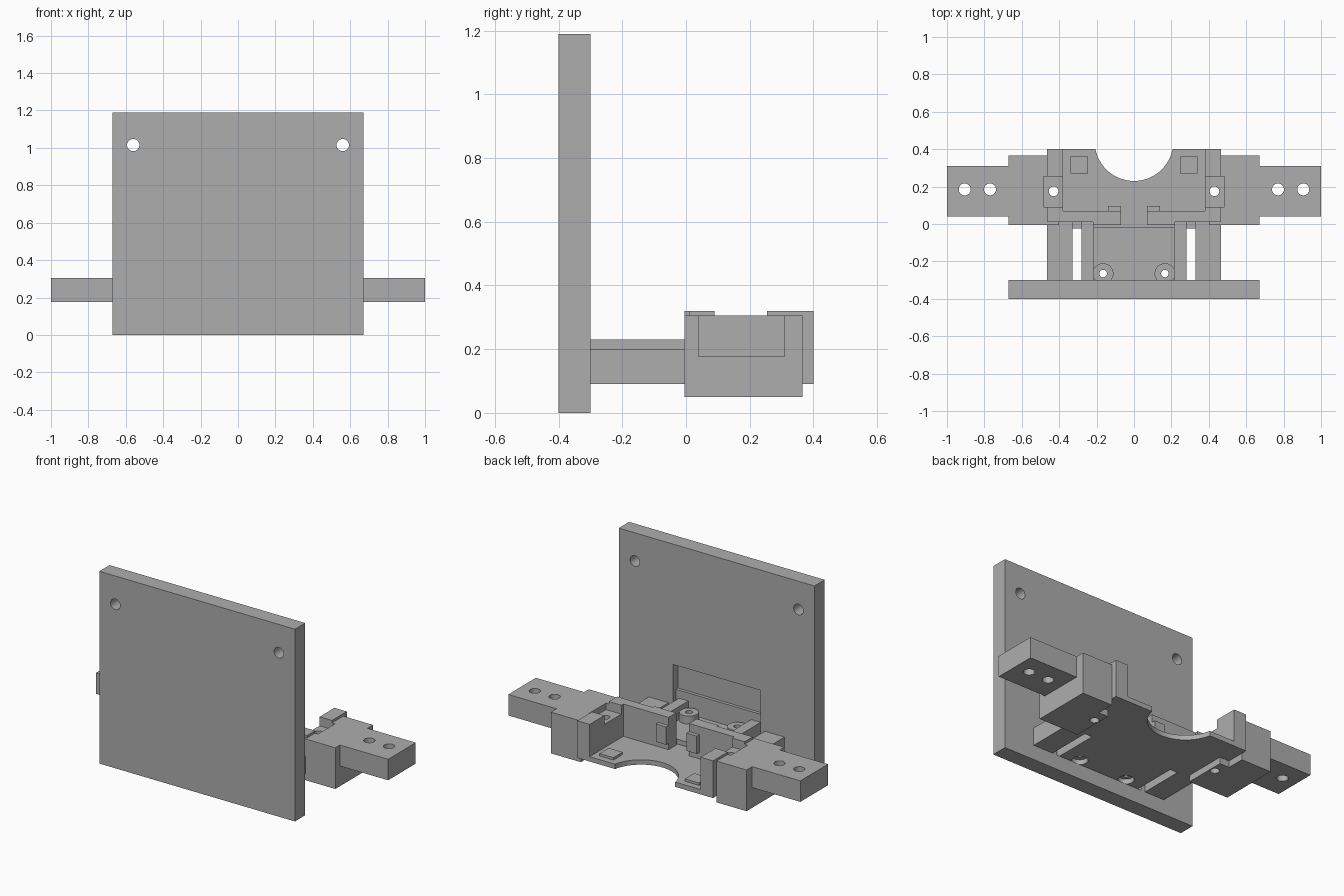
import bpy
import bmesh
from mathutils import Matrix, Vector

old = bpy.data.objects.get("Cube")
if old:
    bpy.data.objects.remove(old, do_unlink=True)

GREY = (0.42, 0.42, 0.42, 1)
grey = bpy.data.materials.new("plain grey")
grey.use_nodes = True
grey.diffuse_color = GREY
grey.node_tree.nodes["Principled BSDF"].inputs["Base Color"].default_value = GREY


def finish(name, bm):
    mesh = bpy.data.meshes.new(name)
    bm.to_mesh(mesh)
    bm.free()
    mesh.materials.append(grey)
    ob = bpy.data.objects.new(name, mesh)
    bpy.context.collection.objects.link(ob)
    return ob


def box(name, x, y, z):
    """Box from (min, max) pairs on each axis."""
    bm = bmesh.new()
    size = Vector((x[1] - x[0], y[1] - y[0], z[1] - z[0]))
    mid = Vector((x[0] + x[1], y[0] + y[1], z[0] + z[1])) / 2
    bmesh.ops.create_cube(bm, size=1, matrix=Matrix.Translation(mid) @ Matrix.Diagonal(size.to_4d()))
    return finish(name, bm)


def rod(name, centre, radius, length, axis="Z", sides=32):
    bm = bmesh.new()
    turn = Matrix.Rotation(1.5707963, 4, "X") if axis == "Y" else Matrix()
    bmesh.ops.create_cone(bm, cap_ends=True, segments=sides, radius1=radius, radius2=radius,
                          depth=length, matrix=Matrix.Translation(centre) @ turn)
    return finish(name, bm)


def combine(ob, tools, operation="DIFFERENCE"):
    """Apply boolean tools to an object and discard them."""
    for tool in tools:
        tool.hide_render = True
        mod = ob.modifiers.new("shape", "BOOLEAN")
        mod.operation = operation
        mod.solver = "EXACT"
        mod.object = tool
        bpy.context.view_layer.objects.active = ob
        bpy.ops.object.modifier_apply(modifier=mod.name)
        bpy.data.objects.remove(tool, do_unlink=True)
    return ob


def span(side, a, b):
    return tuple(sorted((side * a, side * b)))


# Upright back plate with mounting holes and a stepped pocket
plate = box("upright_plate", (-0.67, 0.67), (-0.40, -0.30), (0, 1.19))
combine(plate, [rod("cut", (s * 0.56, -0.35, 1.015), 0.033, 0.3, "Y") for s in (-1, 1)])
combine(plate, [box("cut", (-0.3, 0.3), (-0.35, -0.2), (0.28, 0.445)),
                box("cut", (-0.3, 0.3), (-0.33, -0.2), (0.09, 0.30))])

# Tray floor with round clearance
floor = box("tray_floor", (-0.40, 0.40), (-0.025, 0.40), (0.09, 0.12))
combine(floor, [rod("cut", (0, 0.44, 0.1), 0.21, 0.3, sides=64)])

# Connector deck with screw bosses
deck = box("connector_deck", (-0.215, 0.215), (-0.33, -0.02), (0.09, 0.15))
for s in (-1, 1):
    place = (s * 0.165, -0.265)
    combine(deck, [rod("boss", (*place, 0.16), 0.055, 0.08)], "UNION")
    combine(deck, [rod("cut", (*place, 0.09), 0.045, 0.06),
                   rod("cut", (*place, 0.15), 0.02, 0.4)])

for s, side in ((-1, "right"), (1, "left")):
    # Support arms and rails joining the plate
    box(side + "_support_arm", span(s, 0.33, 0.465), (-0.30, 0.02), (0.09, 0.20))
    box(side + "_inner_rail", span(s, 0.215, 0.28), (-0.33, 0.02), (0.09, 0.23))

    # Front wall, either side of the central opening
    box(side + "_front_wall", span(s, 0.07, 0.38), (0.01, 0.07), (0.09, 0.32))
    box(side + "_wall_step", span(s, 0.07, 0.22), (-0.005, 0.01), (0.09, 0.32))
    box(side + "_wall_clip", span(s, 0.07, 0.14), (0.07, 0.095), (0.16, 0.27))
    box(side + "_floor_pad", span(s, 0.245, 0.34), (0.27, 0.36), (0.11, 0.135))

    # Side wall and outer block share one notch and screw hole
    wall = box(side + "_side_wall", span(s, 0.38, 0.465), (0.01, 0.40), (0.09, 0.32))
    block = box(side + "_outer_block", span(s, 0.40, 0.67), (-0.005, 0.365), (0.05, 0.305))
    combine(block, [box("cut", span(s, 0.3, 0.465), (0.255, 0.5), (0, 0.5))])
    for part in (wall, block):
        combine(part, [box("cut", span(s, 0.37, 0.485), (0.09, 0.255), (0.265, 0.5)),
                       rod("cut", (s * 0.43, 0.175, 0.2), 0.026, 0.6)])

    # Mounting ear with two holes
    ear = box(side + "_mounting_ear", span(s, 0.67, 1.0), (0.04, 0.31), (0.175, 0.305))
    combine(ear, [rod("cut", (s * x, 0.185, 0.2), 0.032, 0.5) for x in (0.77, 0.905)])

# Smooth bores with crisp edges
bpy.ops.object.select_all(action="DESELECT")
for ob in (o for o in bpy.context.scene.objects if o.type == "MESH"):
    ob.select_set(True)
    bpy.context.view_layer.objects.active = ob
bpy.ops.object.shade_smooth_by_angle(angle=0.5)
